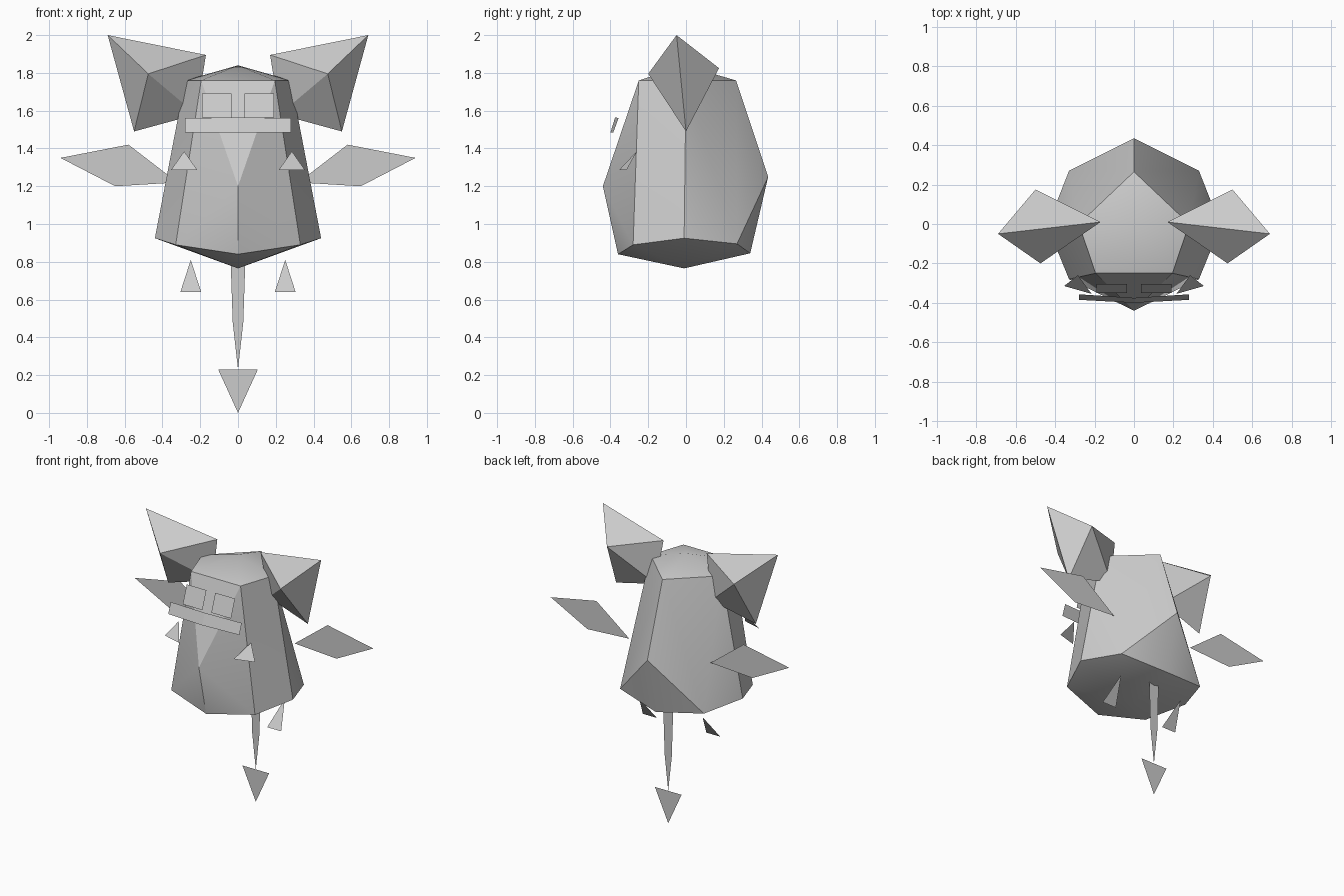
import bpy, bmesh, math

if "Cube" in bpy.data.objects:
    bpy.data.objects.remove(bpy.data.objects["Cube"])

grey = bpy.data.materials.new("plain grey")
grey.diffuse_color = (0.6, 0.6, 0.6, 1)
grey.use_nodes = True
grey.node_tree.nodes["Principled BSDF"].inputs["Base Color"].default_value = grey.diffuse_color


def finish(name, bm):
    mesh = bpy.data.meshes.new(name)
    bm.to_mesh(mesh)
    bm.free()
    mesh.materials.append(grey)
    obj = bpy.data.objects.new(name, mesh)
    bpy.context.collection.objects.link(obj)
    return obj


def hull(name, points):
    """Closed faceted solid around a few corner points."""
    bm = bmesh.new()
    for p in points:
        bm.verts.new(p)
    bmesh.ops.convex_hull(bm, input=bm.verts[:])
    bmesh.ops.recalc_face_normals(bm, faces=bm.faces[:])
    return finish(name, bm)


def sheet(name, *polygons):
    """Thin flat part made of one or more polygons."""
    bm = bmesh.new()
    for poly in polygons:
        bm.faces.new([bm.verts.new(p) for p in poly])
    bmesh.ops.remove_doubles(bm, verts=bm.verts[:], dist=0.0001)
    return finish(name, bm)


def mirrored(points, s):
    """Points on side s, with winding kept the same on both sides."""
    pts = [(s * x, y, z) for x, y, z in points]
    return pts if s > 0 else pts[::-1]


# Body: top and bottom points, front and back ridges, then paired corners
body_mid = [(0, -0.01, 1.84), (0, -0.01, 0.765), (0, -0.36, 0.84), (0, 0.34, 0.845),
            (0, -0.44, 1.2), (0, 0.435, 1.25), (0, 0.265, 1.76)]
body_side = [(0.44, -0.01, 0.925), (0.33, -0.28, 0.89), (0.33, 0.27, 0.895),
             (0.28, 0, 1.76), (0.195, -0.25, 1.76)]
body = hull("body", body_mid + body_side + mirrored(body_side, -1))
bpy.context.view_layer.objects.active = body
body.select_set(True)
bpy.ops.object.shade_smooth_by_angle(angle=math.radians(30))

for s, side in ((1, "right"), (-1, "left")):
    # Ears: eight-sided diamonds that sink into the head
    hull(side + "_ear", mirrored([(0.69, -0.05, 2.0), (0.475, -0.2, 1.795),
                                  (0.55, 0.0, 1.49), (0.17, 0.01, 1.895),
                                  (0.50, 0.175, 1.825), (0.22, 0.03, 1.58)], s))
    # Wings
    sheet(side + "_wing", mirrored([(0.94, 0.18, 1.35), (0.58, 0.18, 1.42),
                                    (0.32, 0.18, 1.22), (0.65, 0.18, 1.2)], s))
    # Eyes
    sheet(side + "_eye", mirrored([(0.035, -0.35, 1.565), (0.19, -0.35, 1.565),
                                   (0.19, -0.305, 1.69), (0.035, -0.305, 1.69)], s))
    # Hands
    sheet(side + "_hand", mirrored([(0.215, -0.355, 1.285), (0.355, -0.315, 1.285),
                                    (0.285, -0.26, 1.385)], s))
    # Feet
    sheet(side + "_foot", mirrored([(0.195, 0.05, 0.64), (0.305, 0.05, 0.64),
                                    (0.25, 0.17, 0.81)], s))

# Bent mouth strip
strip = [(0, -0.4, 1.485), (0.28, -0.385, 1.485), (0.28, -0.357, 1.56), (0, -0.375, 1.565)]
sheet("mouth_strip", strip, mirrored(strip, -1))

# Tail and its pointed tip
sheet("tail", [(-0.04, 0.2, 0.84), (-0.028, 0.2, 0.48), (0, 0.2, 0.23),
               (0.028, 0.2, 0.48), (0.04, 0.2, 0.84)])
sheet("tail_tip", [(-0.105, 0.2, 0.23), (0, 0.2, 0.0), (0.105, 0.2, 0.23)])
